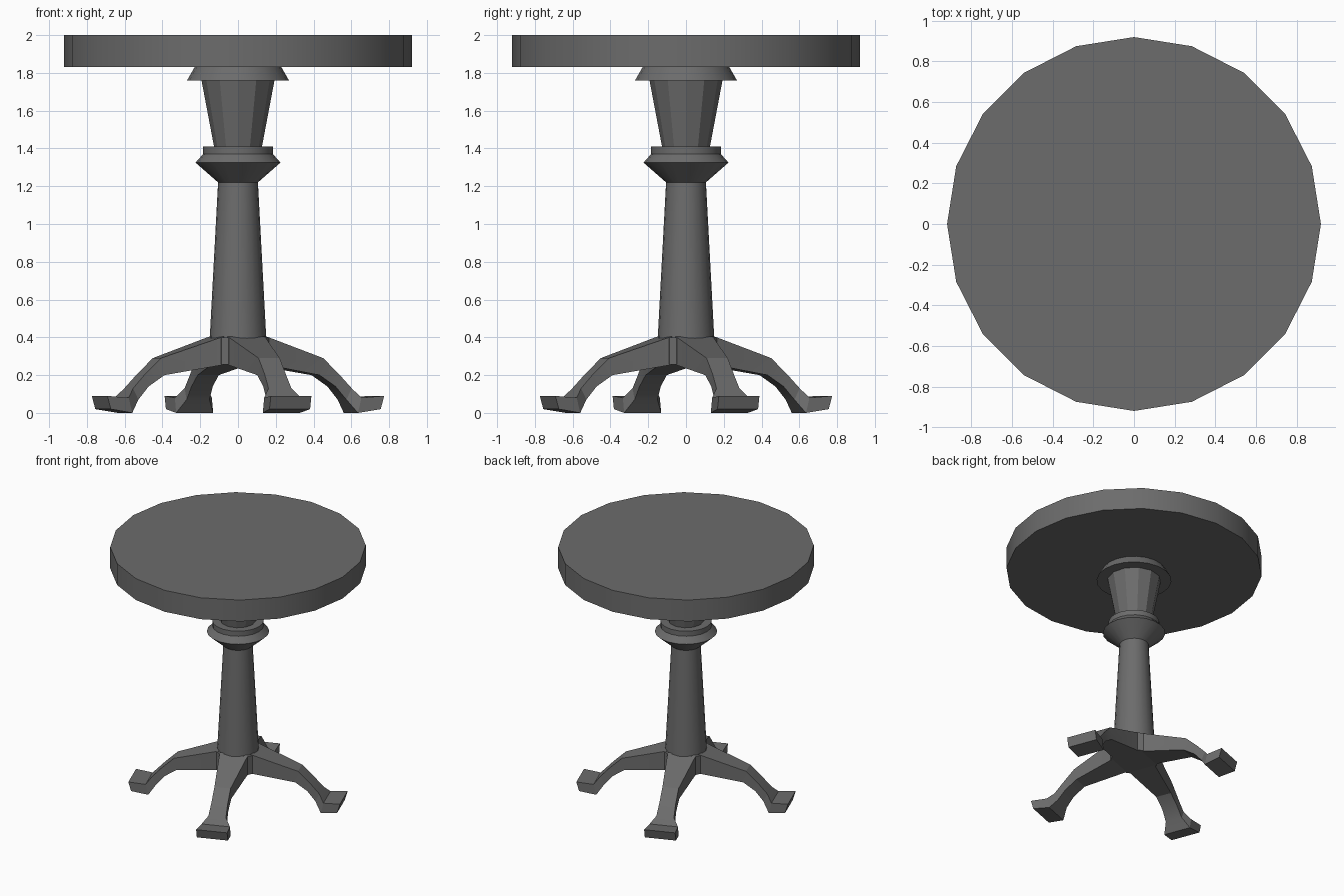
import bpy
import bmesh
from math import cos, sin, pi, radians

if "Cube" in bpy.data.objects:
    bpy.data.objects.remove(bpy.data.objects["Cube"])

grey = bpy.data.materials.new("dark_grey")
grey.use_nodes = True
colour = (0.15, 0.15, 0.15, 1)
grey.diffuse_color = colour
grey.node_tree.nodes["Principled BSDF"].inputs["Base Color"].default_value = colour


def loft(name, rings, smooth=0):
    """Join rings of points with faces and close both ends."""
    bm = bmesh.new()
    loops = [[bm.verts.new(p) for p in ring] for ring in rings]
    n = len(loops[0])
    for a, b in zip(loops, loops[1:]):
        for i in range(n):
            j = (i + 1) % n
            bm.faces.new((a[i], a[j], b[j], b[i]))
    bm.faces.new(loops[0][::-1])
    bm.faces.new(loops[-1])
    bmesh.ops.recalc_face_normals(bm, faces=bm.faces)
    mesh = bpy.data.meshes.new(name)
    bm.to_mesh(mesh)
    bm.free()
    mesh.materials.append(grey)
    obj = bpy.data.objects.new(name, mesh)
    bpy.context.collection.objects.link(obj)
    if smooth:
        bpy.ops.object.select_all(action='DESELECT')
        obj.select_set(True)
        bpy.context.view_layer.objects.active = obj
        bpy.ops.object.shade_smooth_by_angle(angle=radians(smooth))
    return obj


def turned(name, profile, sides=20, smooth=25):
    """Turned part from (radius, height) pairs."""
    rings = [[(r * cos(2 * pi * i / sides), r * sin(2 * pi * i / sides), z)
              for i in range(sides)] for r, z in profile]
    return loft(name, rings, smooth)


# Top and turned pedestal
turned("table_top", [(0.92, 1.83), (0.92, 2.0)])
turned("top_support", [(0.27, 1.76), (0.23, 1.83)])
turned("neck", [(0.125, 1.40), (0.195, 1.77)], sides=12, smooth=0)
turned("collar", [(0.105, 1.22), (0.225, 1.325), (0.185, 1.37), (0.185, 1.41)])
turned("column", [(0.15, 0.39), (0.105, 1.23)])

# Hub with narrow chamfers between the legs
TURN = radians(21)
A, H = 0.135, 0.105
outline = []
for k in range(4):
    t = TURN + k * pi / 2
    for y in (-H, H):
        outline.append((A * cos(t) - y * sin(t), A * sin(t) + y * cos(t)))
loft("hub", [[(x, y, z) for x, y in outline] for z in (0.255, 0.40)])

# Leg stations: top (r, z), bottom (r, z), half width
stations = [
    ((0.12, 0.405), (0.12, 0.255), 0.105),
    ((0.46, 0.29), (0.44, 0.20), 0.06),
    ((0.55, 0.205), (0.53, 0.14), 0.06),
    ((0.62, 0.13), (0.59, 0.07), 0.065),
    ((0.66, 0.08), (0.64, 0.0), 0.105),
    ((0.785, 0.09), (0.765, 0.02), 0.115),
]
for k, side in enumerate(("right_side", "back", "left_side", "front")):
    rings = []
    for (rt, zt), (rb, zb), w in stations:
        rings.append([(rt, -w, zt), (rt, w, zt), (rb, w, zb), (rb, -w, zb)])
    leg = loft(side + "_leg", rings, smooth=20)
    leg.rotation_euler.z = TURN + k * pi / 2
